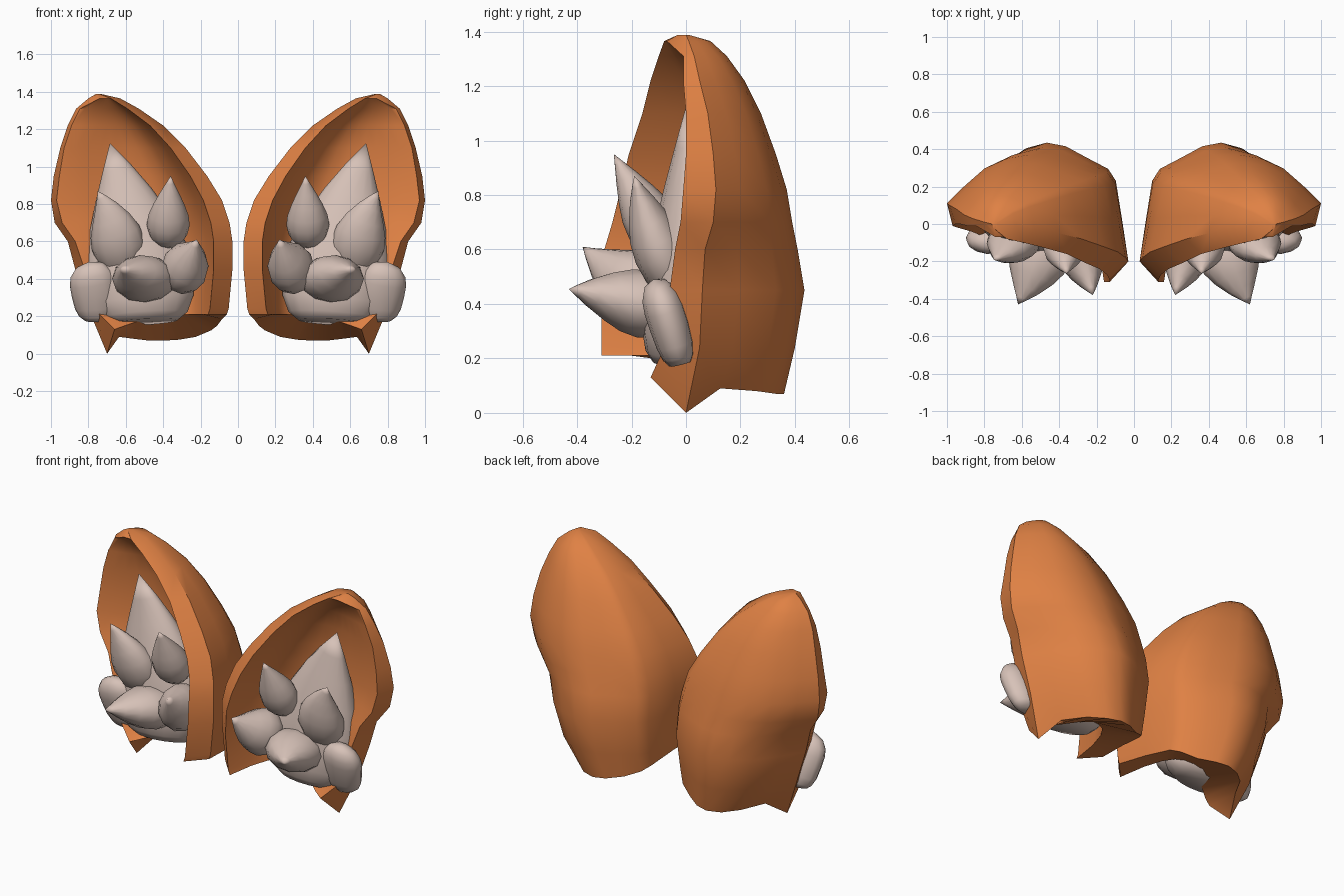
import bpy, bmesh, math
from mathutils import Vector

if "Cube" in bpy.data.objects:
    bpy.data.objects.remove(bpy.data.objects["Cube"])


def material(name, rgb):
    m = bpy.data.materials.new(name)
    m.diffuse_color = (*rgb, 1)
    m.use_nodes = True
    m.node_tree.nodes["Principled BSDF"].inputs["Base Color"].default_value = m.diffuse_color
    return m


ORANGE = material("orange_fur", (0.74, 0.22, 0.058))
CREAM = material("pale_fur", (0.68, 0.54, 0.48))


def finish(bm, name, mat, angle):
    bmesh.ops.recalc_face_normals(bm, faces=bm.faces)
    me = bpy.data.meshes.new(name)
    bm.to_mesh(me)
    bm.free()
    ob = bpy.data.objects.new(name, me)
    bpy.context.collection.objects.link(ob)
    me.materials.append(mat)
    # second ear comes from mirroring across x = 0
    ob.modifiers.new("mirror", 'MIRROR').use_mirror_merge = False
    bpy.ops.object.select_all(action='DESELECT')
    bpy.context.view_layer.objects.active = ob
    ob.select_set(True)
    bpy.ops.object.shade_smooth_by_angle(angle=math.radians(angle))
    return ob


# Cross-section of the ear's back: (fraction of width, fraction of depth, bottom edge z)
BACK = [(0, 0, .21), (.04, .35, .185), (.08, .68, .15), (.13, .78, .125), (.26, .87, .09),
        (.40, .97, .075), (.52, 1, .07), (.65, .92, .07), (.78, .72, .08), (.90, .35, .09),
        (1, 0, 0)]


def back_curve(a, b, peak):
    out = []
    for u, v, _ in BACK:
        y0 = a.y if u < .5 else b.y
        out.append(Vector((a.x + (b.x - a.x) * u, y0 + (peak - y0) * v)))
    return out


def cavity_curve(a, b, peak, n):
    """Hollow from a to b: a gentle shelf by the outer rim b, deeper towards a."""
    w = b.x - a.x
    y2 = b.y + .35 * max(0, peak - b.y)
    y1 = (peak - (a.y + b.y) / 8 - .375 * y2) / .375
    c1, c2 = Vector((a.x + w * .15, y1)), Vector((b.x - w * .36, y2))
    pts = []
    for i in range(n + 1):
        t = i / n
        s = 1 - t
        pts.append(a * s**3 + 3 * c1 * s * s * t + 3 * c2 * s * t * t + b * t**3)
    return pts


# Ear shell levels: z, inner rim xy, outer rim xy, back depth,
# inner crest offset xy, outer crest offset xy, cavity depth
LEVELS = [
    (0.00, .06, -.20, .70, .00, .36, .10, -.11, -.04, -.13, .06),
    (0.24, .05, -.20, .80, .05, .40, .10, -.11, -.03, -.13, .10),
    (0.45, .03, -.20, .87, .06, .435, .10, -.11, -.05, -.12, .13),
    (0.60, .03, -.20, .91, .07, .41, .10, -.10, -.04, -.11, .14),
    (0.70, .045, -.18, .98, .10, .39, .10, -.09, -.04, -.12, .14),
    (0.82, .085, -.15, 1.0, .11, .37, .10, -.09, -.03, -.12, .13),
    (0.95, .165, -.12, .985, .10, .33, .09, -.09, -.03, -.10, .12),
    (1.10, .28, -.08, .95, .08, .275, .08, -.08, -.02, -.08, .09),
    (1.22, .40, -.05, .91, .05, .215, .07, -.08, -.02, -.06, .05),
    (1.31, .53, -.03, .865, .03, .15, .06, -.07, -.02, -.04, -.01),
    (1.365, .63, -.01, .80, .01, .09, .05, -.07, -.06, -.08, -.07),
    (1.388, .73, .0, .76, .0, .01, .01, -.03, -.01, -.03, -.03),
]


def ear_shell():
    n = len(BACK) - 1
    bm = bmesh.new()
    rows = []
    for k, (z, ax, ay, bx, by, d, aox, aoy, box, boy, cd) in enumerate(LEVELS):
        a, b = Vector((ax, ay)), Vector((bx, by))
        outer = back_curve(a, b, d)
        cavity = cavity_curve(a + Vector((aox, aoy)), b + Vector((box, boy)), cd, n)
        ro, rc = [], []
        for i in range(n + 1):
            # the bottom edge dips towards the outer corner
            zo = BACK[i][2] if k == 0 else z
            zc = .21 - .08 * max(0, i / n - .6) / .4 if k == 0 else z
            ro.append(bm.verts.new((*outer[i], zo)))
            rc.append(bm.verts.new((*cavity[i], zc)))
        rows.append(ro + rc[::-1])
    m = 2 * (n + 1)
    for lo, hi in zip(rows, rows[1:]):
        for i in range(m):
            j = (i + 1) % m
            bm.faces.new((lo[i], lo[j], hi[j], hi[i]))
    # thick bottom edge and small closing strip at the tip
    for r in (rows[0], rows[-1]):
        for i in range(n):
            bm.faces.new((r[i], r[i + 1], r[m - 2 - i], r[m - 1 - i]))
    return finish(bm, "ear_shell", ORANGE, 40)


# Tuft profiles: (position along axis, relative radius)
TEARDROP = [(0, .35), (.08, .66), (.2, .9), (.35, 1), (.5, .93), (.65, .72),
            (.8, .44), (.92, .18)]
LEAF = [(0, .62), (.05, .82), (.15, .96), (.3, 1), (.45, .95), (.6, .78),
        (.75, .54), (.88, .28)]
BLUNT = [(0, .55), (.08, .78), (.22, .93), (.45, 1), (.65, 1), (.8, .9),
         (.93, .6)]


def tuft(name, base, mid, tip, wide, deep, profile=TEARDROP, sides=12):
    p0, p1, p2 = Vector(base), Vector(mid), Vector(tip)
    bm = bmesh.new()
    rings = []
    for t, r in profile:
        c = p0 * (1 - t)**2 + p1 * 2 * t * (1 - t) + p2 * t * t
        tan = ((p1 - p0) * (1 - t) + (p2 - p1) * t).normalized()
        side = Vector((1, 0, 0))
        side = (side - tan * side.dot(tan)).normalized()
        up = tan.cross(side)
        rings.append([bm.verts.new(c + side * math.cos(q) * r * wide + up * math.sin(q) * r * deep)
                      for q in (2 * math.pi * i / sides for i in range(sides))])
    end = bm.verts.new(p2)
    for lo, hi in zip(rings, rings[1:]):
        for i in range(sides):
            j = (i + 1) % sides
            bm.faces.new((lo[i], lo[j], hi[j], hi[i]))
    for i in range(sides):
        bm.faces.new((rings[-1][i], rings[-1][(i + 1) % sides], end))
    bm.faces.new(rings[0][::-1])
    return finish(bm, name, CREAM, 60)


ear_shell()
# large leaf of fur lining the ear
tuft("inner_fur", (.50, -.02, .17), (.52, .04, .55), (.685, .0, 1.125), .285, .165, LEAF, 16)
# smaller tufts sticking out of the ear
tuft("upper_inner_tuft", (.375, -.06, .58), (.375, -.14, .72), (.36, -.265, .95), .115, .10)
tuft("upper_outer_tuft", (.62, -.02, .42), (.63, -.13, .66), (.75, -.19, .87), .145, .10)
tuft("lower_inner_tuft", (.32, -.05, .42), (.27, -.20, .45), (.22, -.38, .61), .125, .14)
tuft("lower_middle_tuft", (.46, .0, .36), (.51, -.22, .42), (.62, -.43, .455), .17, .125)
tuft("lower_outer_tuft", (.75, -.02, .18), (.76, -.06, .34), (.80, -.12, .49), .125, .075, BLUNT)
